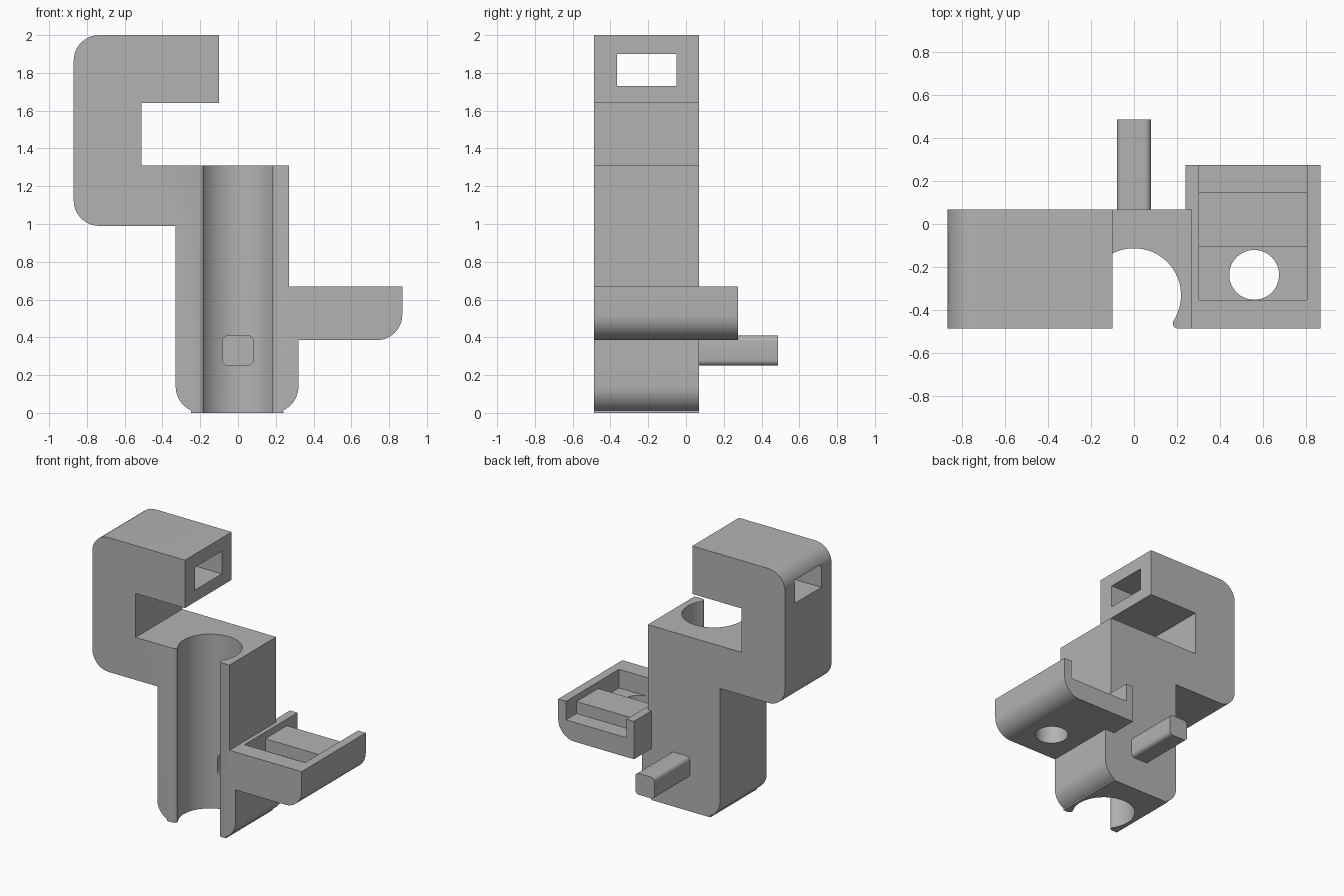
import bpy, bmesh
from math import sin, cos, radians

cube = bpy.data.objects.get("Cube")
if cube:
    bpy.data.objects.remove(cube, do_unlink=True)

grey = bpy.data.materials.new("plain_grey")
grey.use_nodes = True
colour = (0.45, 0.45, 0.45, 1)
grey.diffuse_color = colour
grey.node_tree.nodes["Principled BSDF"].inputs["Base Color"].default_value = colour

FRONT, BACK = -0.487, 0.068


def arc(cx, cy, r, start, end, steps=10):
    angles = [radians(start + (end - start) * i / steps) for i in range(steps + 1)]
    return [(cx + r * cos(a), cy + r * sin(a)) for a in angles]


def rect(u0, u1, v0, v1):
    return [(u0, v0), (u1, v0), (u1, v1), (u0, v1)]


def round_rect(u0, u1, v0, v1, r):
    return (arc(u0 + r, v0 + r, r, 180, 270, 5) + arc(u1 - r, v0 + r, r, 270, 360, 5)
            + arc(u1 - r, v1 - r, r, 0, 90, 5) + arc(u0 + r, v1 - r, r, 90, 180, 5))


def extrude(name, outline, axis, start, end):
    """Extrude a 2D outline along the named axis."""
    place = {"x": lambda u, v, d: (d, u, v),
             "y": lambda u, v, d: (u, d, v),
             "z": lambda u, v, d: (u, v, d)}[axis]
    bm = bmesh.new()
    low, high = [[bm.verts.new(place(u, v, d)) for u, v in outline] for d in (start, end)]
    bm.faces.new(low)
    bm.faces.new(high)
    n = len(outline)
    for i in range(n):
        j = (i + 1) % n
        bm.faces.new((low[i], low[j], high[j], high[i]))
    bmesh.ops.recalc_face_normals(bm, faces=bm.faces)
    mesh = bpy.data.meshes.new(name)
    bm.to_mesh(mesh)
    bm.free()
    mesh.materials.append(grey)
    obj = bpy.data.objects.new(name, mesh)
    bpy.context.collection.objects.link(obj)
    return obj


def cut(target, *cutters):
    """Subtract the cutters, bake the result and remove them."""
    for c in cutters:
        mod = target.modifiers.new("cut", "BOOLEAN")
        mod.operation, mod.solver, mod.object = "DIFFERENCE", "EXACT", c
    bpy.context.view_layer.update()
    graph = bpy.context.evaluated_depsgraph_get()
    mesh = bpy.data.meshes.new_from_object(target.evaluated_get(graph))
    target.modifiers.clear()
    target.data = mesh
    for c in cutters:
        bpy.data.objects.remove(c, do_unlink=True)


# Upright holder with hooked arm
outline = ([(-0.25, 0), (0.24, 0)]
           + arc(0.18, 0.14, 0.14, 295, 360)
           + [(0.32, 0.385), (0.27, 0.385), (0.27, 1.31), (-0.51, 1.31),
              (-0.51, 1.64), (-0.1, 1.64), (-0.1, 2)]
           + arc(-0.735, 1.865, 0.135, 90, 180)
           + arc(-0.735, 1.125, 0.135, 180, 270)
           + [(-0.33, 0.99)]
           + arc(-0.19, 0.14, 0.14, 180, 245))
body = extrude("holder_body", outline, "y", FRONT, BACK)

# Open-fronted bore with softened lips, arm slot and peg recess
lip = [(0.182, -0.472), (0.188, -0.481), (0.2, FRONT), (0.2, -0.6)]
bore = arc(0, -0.332, 0.219, -34, 214, 48)
bore += [(-x, y) for x, y in lip] + lip[::-1]
cut(body,
    extrude("bore_cutter", bore, "z", -0.1, 1.4),
    extrude("slot_cutter", rect(-0.365, -0.05, 1.73, 1.9), "x", -1, 0),
    extrude("recess_cutter", round_rect(-0.08, 0.08, 0.25, 0.41, 0.03), "y", -0.3, -0.07))

# Side tray, open at the back, with a round drain hole
side = [(0.24, 0.67), (0.24, 0.385)] + arc(0.735, 0.52, 0.135, 270, 360) + [(0.87, 0.67)]
tray = extrude("side_tray", side, "y", FRONT, 0.275)
cut(tray,
    extrude("pocket_cutter", rect(0.302, 0.805, -0.354, 0.4), "z", 0.53, 0.8),
    extrude("hole_cutter", arc(0.56, -0.237, 0.116, 0, 352.5, 47), "z", 0.3, 0.6))

# Raised block across the tray
block = extrude("tray_block", rect(0.29, 0.815, -0.107, 0.15), "z", 0.51, 0.62)

# Rear peg
peg = extrude("rear_peg", round_rect(-0.08, 0.08, 0.25, 0.41, 0.03), "y", 0, 0.488)

for obj in (body, tray, block, peg):
    bpy.ops.object.select_all(action="DESELECT")
    obj.select_set(True)
    bpy.context.view_layer.objects.active = obj
    bpy.ops.object.shade_smooth_by_angle(angle=radians(30))
